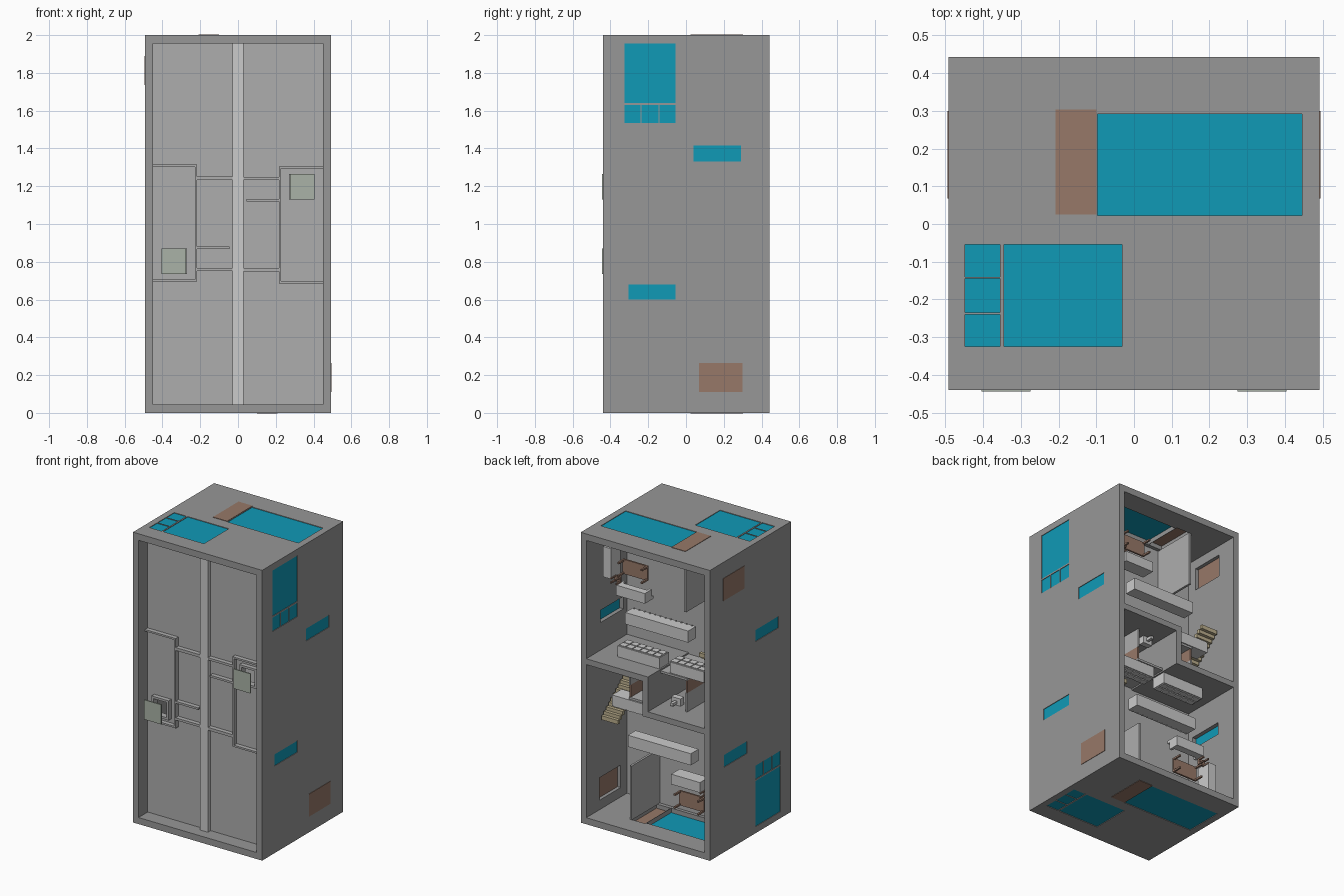
import bpy, bmesh
from mathutils import Vector

if "Cube" in bpy.data.objects:
    bpy.data.objects.remove(bpy.data.objects["Cube"])


def material(name, rgb):
    m = bpy.data.materials.new(name)
    m.diffuse_color = (*rgb, 1)
    m.use_nodes = True
    m.node_tree.nodes["Principled BSDF"].inputs["Base Color"].default_value = m.diffuse_color
    return m


TEAL = material("teal_glass", (0.005, 0.32, 0.47))
BROWN = material("brown_wood", (0.31, 0.19, 0.14))
PALE = material("pale_glass", (0.40, 0.45, 0.385))
SAND = material("sand_steps", (0.50, 0.43, 0.27))
WALL = material("dark_grey_wall", (0.31, 0.31, 0.31))
PANEL = material("mid_grey_panel", (0.42, 0.42, 0.42))
LIGHT = material("light_grey", (0.51, 0.51, 0.51))


def add_box(bm, x0, x1, y0, y1, z0, z1):
    r = bmesh.ops.create_cube(bm, size=1)
    for v in r["verts"]:
        v.co = Vector(((x0, x1)[v.co.x > 0], (y0, y1)[v.co.y > 0], (z0, z1)[v.co.z > 0]))


def turned(b):
    # half turn about the depth axis: the twin unit of the building
    x0, x1, y0, y1, z0, z1 = b
    return (-x1, -x0, y0, y1, 2 - z1, 2 - z0)


def boxes(name, items, mat=LIGHT, twin=True):
    bm = bmesh.new()
    for b in items:
        add_box(bm, *b)
        if twin:
            add_box(bm, *turned(b))
    me = bpy.data.meshes.new(name)
    bm.to_mesh(me)
    bm.free()
    ob = bpy.data.objects.new(name, me)
    bpy.context.collection.objects.link(ob)
    me.materials.append(mat)
    return ob


def cut(ob, items, twin=True):
    cutter = boxes("cutter", items, ob.data.materials[0], twin)
    cutter.hide_render = True
    mod = ob.modifiers.new("cut", "BOOLEAN")
    mod.operation, mod.solver, mod.object = "DIFFERENCE", "EXACT", cutter
    bpy.context.view_layer.objects.active = ob
    bpy.ops.object.modifier_apply(modifier="cut")
    bpy.data.objects.remove(cutter)


# Window openings: side walls (y0, y1, z0, z1) and end walls (x0, x1, y0, y1)
panes = [(-.325, -.24), (-.235, -.145), (-.14, -.055)]
side_teal = [(-.325, -.055, 1.64, 1.955), (.04, .29, 1.33, 1.415), (-.305, -.055, .6, .68)]
side_teal += [(a, b, 1.535, 1.63) for a, b in panes]
side_brown = [(.068, .3, .11, .265)]
end_teal = [(-.097, .445, .022, .292), (-.345, -.032, -.325, -.055)]
end_teal += [(-.448, -.355, a, b) for a, b in panes]
end_brown = [(-.208, -.1, .025, .303)]


def on_side(lst, x0, x1):
    return [(x0, x1, *w) for w in lst]


def on_end(lst, z0, z1):
    return [(*w, z0, z1) for w in lst]


# Outer walls: a tube open at front and back, pierced by the windows
shell = boxes("outer_walls", [(-.492, .492, -.44, .443, 0, 2)], WALL, twin=False)
cut(shell, [(-.45, .45, -.6, .6, .045, 1.955)], twin=False)
cut(shell, on_side(side_teal + side_brown, .43, .52) + on_end(end_teal + end_brown, 1.94, 2.02))
boxes("teal_windows", on_side(side_teal, .478, .488) + on_end(end_teal, 1.986, 1.996), TEAL)
boxes("brown_doors", on_side(side_brown, .474, .495) + on_end(end_brown, 1.984, 2.003), BROWN)

# Roof panel with skylight holes, middle floor with stairwells
roof = boxes("roof_panel", [(-.455, .455, -.34, -.325, .04, 1.96)], PANEL, twin=False)
cut(roof, [(-.385, -.285, -.4, -.3, .75, .855)])
mid = boxes("middle_floor", [(-.455, .455, -.025, 0, .04, 1.96)], PANEL, twin=False)
cut(mid, [(.29, .448, -.1, .1, .70, 1.09)])

# Roof ribs and centre bar
Y = (-.37, -.335)
boxes("roof_bar", [(-.03, .03, *Y, .045, 1.955)], LIGHT, twin=False)
boxes("roof_ribs", [
    (-.45, -.216, *Y, 1.302, 1.314), (-.228, -.216, *Y, .707, 1.302),
    (-.45, -.216, *Y, .695, .707), (-.216, -.03, *Y, 1.232, 1.252),
    (-.216, -.045, *Y, .868, .882), (-.216, -.03, *Y, .752, .768)], PANEL)

# Skylight curbs and floating glass
boxes("skylight_curbs", [
    (-.40, -.385, *Y, .735, .87), (-.285, -.27, *Y, .735, .87),
    (-.385, -.285, *Y, .735, .75), (-.385, -.285, *Y, .855, .87)], PANEL)
boxes("skylight_glass", [(-.405, -.275, -.444, -.436, .735, .87)], PALE)

# Stepped party wall between both units
boxes("party_wall", [(.02, .452, -.33, .443, 1.10, 1.14)], WALL)
boxes("party_wall_link", [(-.02, .02, -.33, .443, .86, 1.14)], WALL, twin=False)

# Inner partitions and doors
boxes("partitions", [(-.215, -.2, 0, .305, 1.585, 1.957),
                     (-.222, -.02, 0, .305, 1.115, 1.13),
                     (-.222, -.21, 0, .305, .90, 1.03)], PANEL)
boxes("inner_doors", [(-.222, -.21, .02, .3, 1.03, 1.115)], BROWN)

# Stairs up through the floor opening
N = 12
boxes("stairs", [(.31, .435, .30 - .0255 * i - .022, .30 - .0255 * i,
                  .67 + .021 * i, .67 + .021 * i + .028) for i in range(N)], SAND)

# Kitchen units with separate door fronts
boxes("kitchen_units", [(-.01, .31, .2, .305, 1.14, 1.215), (-.35, -.09, .2, .305, 1.135, 1.21)])
fronts = []
for x0, n, z in ((-.005, 6, 1.215), (-.345, 5, 1.21)):
    for i in range(n):
        for y0 in (.206, .256):
            fronts.append((x0 + i * .052, x0 + i * .052 + .046, y0, y0 + .043, z, z + .006))
boxes("kitchen_fronts", fronts)

# Long island with a row of knobs
boxes("island", [(-.23, .25, .22, .305, 1.38, 1.46)])
boxes("island_knobs", [(-.21 + i * .04, -.202 + i * .04, .225, .233, 1.46, 1.467) for i in range(12)])

# Living room: cabinet, table, chair and sofa
boxes("cabinet", [(.36, .42, .2, .305, 1.66, 1.87)])
boxes("table_top", [(.12, .31, .235, .247, 1.69, 1.79)], BROWN)
boxes("table_legs", [(x, x + .012, .247, .305, z, z + .012)
                     for x in (.12, .298) for z in (1.69, 1.778)], BROWN)
boxes("chair_seat", [(.315, .365, .25, .262, 1.63, 1.67)], BROWN)
boxes("chair_legs", [(x, x + .01, .262, .305, z, z + .01)
                     for x in (.315, .355) for z in (1.63, 1.66)], BROWN)
boxes("sofa", [(.10, .32, .255, .305, 1.56, 1.63), (.10, .32, .21, .255, 1.56, 1.58),
               (.10, .12, .23, .255, 1.58, 1.63), (.30, .32, .23, .255, 1.58, 1.63)])

# Bathroom basin
boxes("basin", [(-.14, -.07, .22, .26, .90, .95), (-.115, -.095, .26, .305, .91, .93)])
